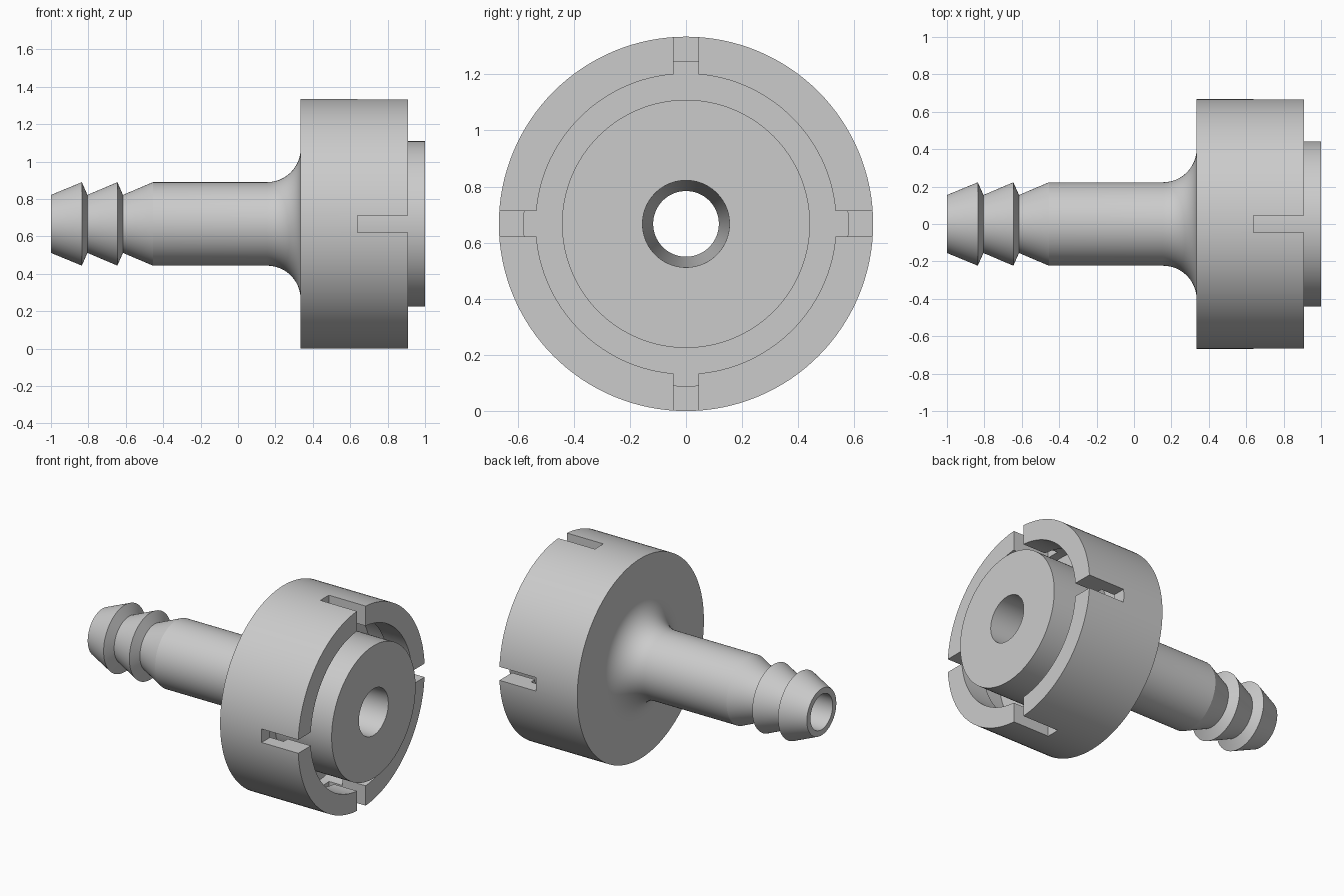
import bpy, bmesh, math
from mathutils import Vector, Matrix

cube = bpy.data.objects.get("Cube")
if cube:
    bpy.data.objects.remove(cube, do_unlink=True)

AXIS_Z = 0.667      # height of the turning axis
STEPS = 128

grey = bpy.data.materials.new("plain_grey")
grey.use_nodes = True
colour = (0.6, 0.6, 0.6, 1)
grey.diffuse_color = colour
grey.node_tree.nodes["Principled BSDF"].inputs["Base Color"].default_value = colour


def add_object(name, bm):
    mesh = bpy.data.meshes.new(name)
    bm.to_mesh(mesh)
    bm.free()
    obj = bpy.data.objects.new(name, mesh)
    bpy.context.collection.objects.link(obj)
    mesh.materials.append(grey)
    return obj


def lathe(name, profile):
    """Turn a closed (x, radius) outline around the horizontal axis."""
    bm = bmesh.new()
    verts = [bm.verts.new((x, 0, AXIS_Z + r)) for x, r in profile]
    edges = [bm.edges.new((v, verts[(i + 1) % len(verts)])) for i, v in enumerate(verts)]
    bmesh.ops.spin(bm, geom=verts + edges, cent=(0, 0, AXIS_Z), axis=(1, 0, 0),
                   angle=math.tau, steps=STEPS, use_merge=True)
    bmesh.ops.remove_doubles(bm, verts=bm.verts, dist=1e-5)
    bmesh.ops.recalc_face_normals(bm, faces=bm.faces)
    return add_object(name, bm)


# Hose barbs and stem
root, stem = 0.155, 0.223
profile = [(-1, 0.117), (-1, root), (-0.835, stem), (-0.805, root),
           (-0.645, stem), (-0.615, root), (-0.455, stem)]

# Fillet from the stem into the collar
fillet = 0.18
for i in range(13):
    a = math.pi / 2 * i / 12
    profile.append((0.155 + fillet * math.sin(a), stem + fillet * (1 - math.cos(a))))

# Collar with inner lip and undercut, then the central plug and tapered bore
profile += [(0.335, 0.667), (0.91, 0.667), (0.91, 0.535), (0.74, 0.535),
            (0.74, 0.578), (0.58, 0.578), (0.58, 0.442), (1, 0.442), (1, root)]
fitting = lathe("barbed_hose_fitting", profile)

# Four slots through the collar wall
bm = bmesh.new()
for i in range(4):
    turn = Matrix.Rotation(i * math.pi / 2, 4, 'X')
    place = (Matrix.Translation(Vector((0, 0, AXIS_Z))) @ turn
             @ Matrix.Translation((0.79, 0, 0.6)) @ Matrix.Diagonal((0.3, 0.09, 0.2, 1)))
    bmesh.ops.create_cube(bm, size=1, matrix=place)
cutter = add_object("slot_cutter", bm)
cutter.hide_render = True

mod = fitting.modifiers.new("slots", 'BOOLEAN')
mod.operation = 'DIFFERENCE'
mod.solver = 'EXACT'
mod.object = cutter

bpy.ops.object.select_all(action='DESELECT')
fitting.select_set(True)
bpy.context.view_layer.objects.active = fitting
bpy.ops.object.modifier_apply(modifier=mod.name)
bpy.data.objects.remove(cutter, do_unlink=True)
bpy.ops.object.shade_smooth_by_angle(angle=math.radians(20))
